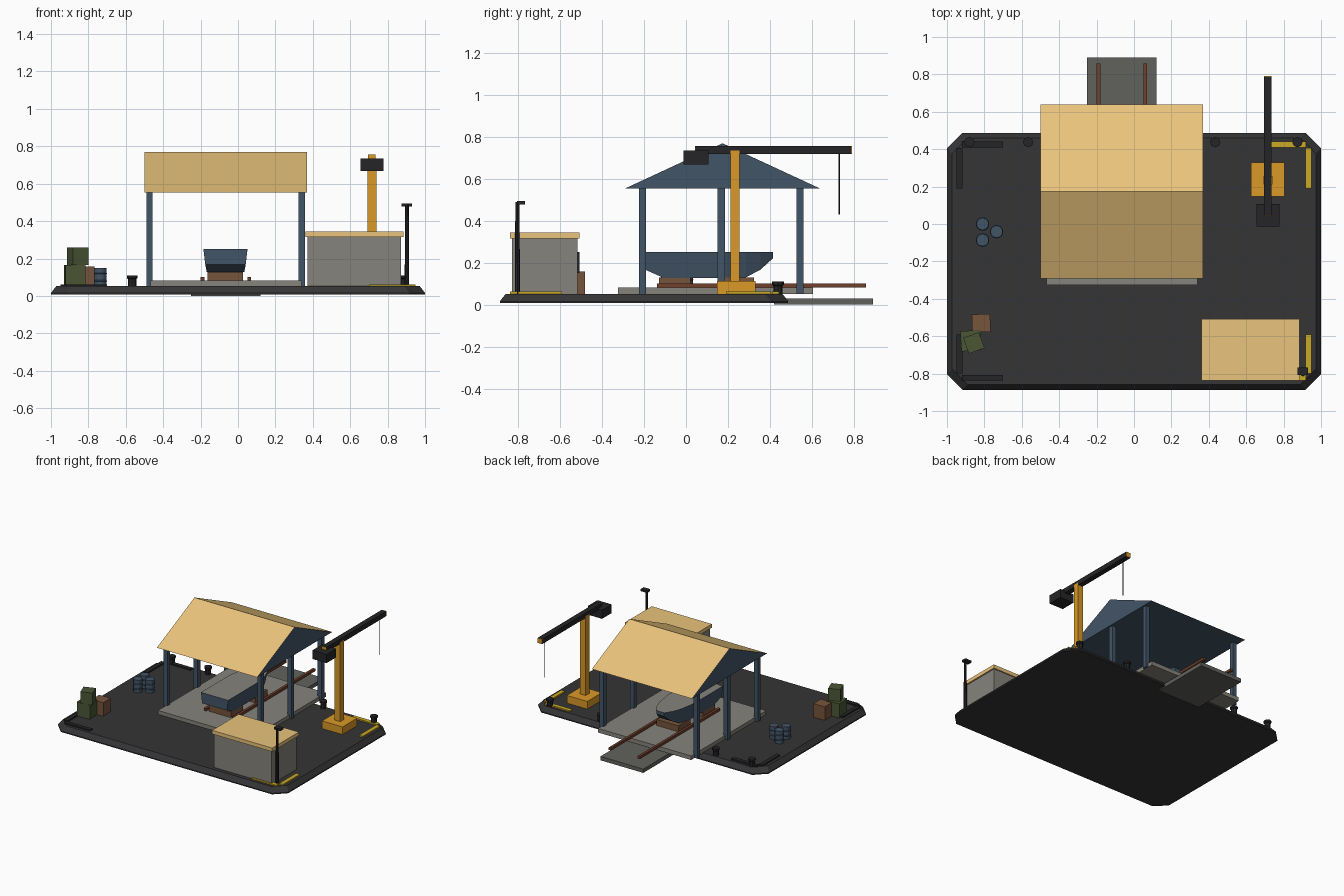
import bpy, bmesh, math
from mathutils import Matrix

if "Cube" in bpy.data.objects:
    bpy.data.objects.remove(bpy.data.objects["Cube"])

PALETTE = {
    "asphalt": (0.035, 0.035, 0.037), "black": (0.018, 0.018, 0.02),
    "tan": (0.82, 0.55, 0.2), "blue": (0.055, 0.09, 0.135),
    "yellow": (0.7, 0.32, 0.02), "rust": (0.16, 0.05, 0.025),
    "concrete": (0.24, 0.23, 0.2), "ramp_grey": (0.12, 0.12, 0.11),
    "wood": (0.18, 0.09, 0.045), "green": (0.07, 0.09, 0.035),
    "stripe": (0.6, 0.4, 0.02),
}
MATS = {}


def mat(name):
    if name not in MATS:
        MATS[name] = bpy.data.materials.new(name)
        MATS[name].diffuse_color = (*PALETTE[name], 1)
    return MATS[name]


def finish(name, bm, *colors):
    bmesh.ops.recalc_face_normals(bm, faces=bm.faces)
    me = bpy.data.meshes.new(name)
    bm.to_mesh(me)
    bm.free()
    ob = bpy.data.objects.new(name, me)
    bpy.context.collection.objects.link(ob)
    for c in colors:
        me.materials.append(mat(c))
    return ob


def box(name, x, y, z, color, turn=0):
    """Box from (min, max) ranges, turned about its own centre."""
    bm = bmesh.new()
    mid = [(a + b) / 2 for a, b in (x, y, z)]
    size = [b - a for a, b in (x, y, z)]
    m = (Matrix.Translation(mid) @ Matrix.Rotation(math.radians(turn), 4, 'Z')
         @ Matrix.Diagonal((*size, 1)))
    bmesh.ops.create_cube(bm, size=1, matrix=m)
    return finish(name, bm, color)


def loft(rings, bm):
    """Skin a list of equal-length point rings and cap both ends."""
    vs = [[bm.verts.new(p) for p in r] for r in rings]
    n = len(vs[0])
    for a, b in zip(vs, vs[1:]):
        for i in range(n):
            bm.faces.new((a[i], a[(i + 1) % n], b[(i + 1) % n], b[i]))
    bm.faces.new(vs[0])
    bm.faces.new(vs[-1])


def lathe(name, x, y, profile, sides, color):
    bm = bmesh.new()
    angles = [math.tau * i / sides for i in range(sides)]
    loft([[(x + r * math.cos(a), y + r * math.sin(a), z) for a in angles]
          for r, z in profile], bm)
    return finish(name, bm, color)


# Quay base: chamfered rectangle with sloping rim
def octagon(inset, z, c=0.083):
    x, y0, y1 = 1 - inset, -0.887 + inset, 0.487 - inset
    return [(-x + c, y0, z), (x - c, y0, z), (x, y0 + c, z), (x, y1 - c, z),
            (x - c, y1, z), (-x + c, y1, z), (-x, y1 - c, z), (-x, y0 + c, z)]


bm = bmesh.new()
loft([octagon(0, 0.008), octagon(0, 0.016), octagon(0.028, 0.052)], bm)
finish("quay_base", bm, "asphalt")

# Slipway: floor slab, ramp and rails
box("shed_floor", (-0.468, 0.34), (-0.325, 0.605), (0.05, 0.082), "concrete")
box("slipway_ramp", (-0.252, 0.12), (0.42, 0.89), (0, 0.03), "ramp_grey")
for i, x in enumerate((-0.19, 0.06)):
    box(f"rail_{i}", (x - 0.01, x + 0.01), (-0.138, 0.858), (0.082, 0.102), "rust")

# Shed posts
for i, x in enumerate((-0.473, 0.341)):
    for j, y in enumerate((-0.207, 0.168, 0.543)):
        box(f"shed_post_{i}_{j}", (x - 0.017, x + 0.017), (y - 0.017, y + 0.017),
            (0.05, 0.56), "blue")

# Shed roof: gabled prism, tan slopes and blue gables
bm = bmesh.new()
loft([[(x, -0.292, 0.553), (x, 0.64, 0.553), (x, 0.174, 0.769)]
      for x in (-0.5, 0.37)], bm)
bmesh.ops.recalc_face_normals(bm, faces=bm.faces)
for f in bm.faces:
    f.material_index = 1 if f.normal.z > 0.3 else 0
finish("shed_roof", bm, "blue", "tan")

# Boat hull: stations of (y, deck half width, bottom half width, bottom z)
STATIONS = [(-0.195, 0.118, 0.108, 0.167), (-0.105, 0.118, 0.1, 0.127),
            (0.16, 0.118, 0.1, 0.127), (0.285, 0.098, 0.075, 0.13),
            (0.355, 0.074, 0.055, 0.167), (0.415, 0.036, 0.03, 0.222)]
BX = -0.067
bm = bmesh.new()
loft([[(BX - w, y, 0.25), (BX + w, y, 0.25), (BX + b, y, z), (BX - b, y, z)]
      for y, w, b, z in STATIONS], bm)
bmesh.ops.recalc_face_normals(bm, faces=bm.faces)
for f in bm.faces:
    f.material_index = 1 if f.normal.z > 0.9 else 0
finish("boat_hull", bm, "blue", "concrete")
for i, y in enumerate((-0.053, 0.25)):
    box(f"boat_cradle_{i}", (-0.162, 0.028), (y - 0.075, y + 0.075),
        (0.082, 0.129), "wood")

# Crane
box("crane_base", (0.626, 0.804), (0.148, 0.33), (0.05, 0.112), "yellow")
box("crane_mast", (0.692, 0.74), (0.211, 0.256), (0.11, 0.735), "yellow")
box("crane_jib", (0.695, 0.736), (0.046, 0.787), (0.719, 0.757), "black")
for i, y in enumerate((0.044, 0.787)):
    box(f"jib_end_plate_{i}", (0.695, 0.736), (y, y + 0.004), (0.719, 0.757), "yellow")
box("crane_counterweight", (0.655, 0.778), (-0.013, 0.106), (0.667, 0.735), "black")
lathe("crane_cable", 0.716, 0.73, [(0.003, 0.43), (0.003, 0.725)], 6, "black")

# Hut with flat roof and rear window
box("hut_walls", (0.372, 0.872), (-0.828, -0.518), (0.05, 0.317), "concrete")
box("hut_roof", (0.362, 0.884), (-0.838, -0.508), (0.315, 0.344), "tan")
box("hut_window", (0.5, 0.74), (-0.52, -0.508), (0.15, 0.25), "black")

# Lamp post
lathe("lamp_pole", 0.903, -0.803, [(0.012, 0.05), (0.01, 0.49)], 8, "black")
box("lamp_head", (0.875, 0.931), (-0.806, -0.768), (0.477, 0.493), "black")

# Corner edge markings, black on the left and yellow on the right
for side, color in ((-1, "black"), (1, "stripe")):
    for end, ya, yb, yc in (("front", -0.8, -0.59, -0.822), ("back", 0.19, 0.405, 0.426)):
        label = f"{'left' if side < 0 else 'right'}_{end}"
        xs = sorted((side * 0.95, side * 0.918))
        box(f"edge_strip_{label}", xs, (ya, yb), (0.05, 0.062), color)
        xs = sorted((side * 0.92, side * 0.7))
        box(f"edge_bar_{label}", xs, (yc - 0.016, yc + 0.016), (0.05, 0.062), color)

# Mooring bollards
for i, x in enumerate((-0.88, -0.566, 0.434, 0.874)):
    lathe(f"bollard_{i}", x, 0.438,
          [(0.022, 0.05), (0.022, 0.09), (0.028, 0.095), (0.028, 0.11)], 8, "black")

# Barrels with raised hoops
for i, (x, y) in enumerate(((-0.81, 0.0), (-0.735, -0.041), (-0.81, -0.086))):
    lathe(f"barrel_{i}", x, y,
          [(0.033, 0.05), (0.033, 0.078), (0.036, 0.081), (0.033, 0.084),
           (0.033, 0.116), (0.036, 0.119), (0.033, 0.122), (0.033, 0.15)], 12, "blue")

# Crates
box("wood_crate", (-0.866, -0.768), (-0.578, -0.482), (0.05, 0.158), "wood", 2)
box("green_crate_lower", (-0.926, -0.818), (-0.678, -0.57), (0.05, 0.164), "green", 4)
box("green_crate_upper", (-0.901, -0.811), (-0.681, -0.591), (0.164, 0.258), "green", 20)

for m in bpy.data.materials:
    if m.users and not m.is_grease_pencil:
        m.use_nodes = True
        m.node_tree.nodes["Principled BSDF"].inputs["Base Color"].default_value = m.diffuse_color
